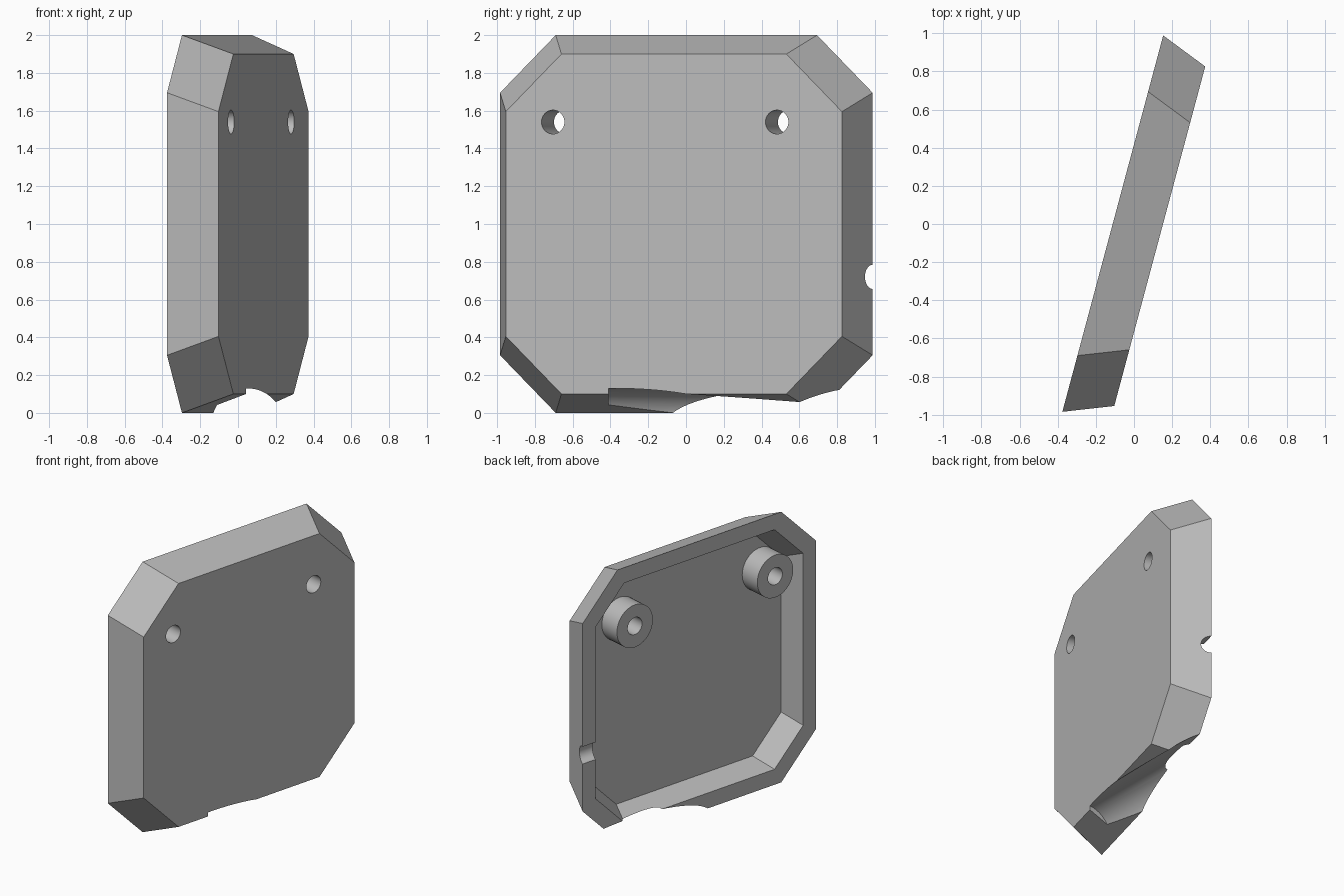
import bpy, bmesh, math
from mathutils import Matrix, Vector

cube = bpy.data.objects.get("Cube")
if cube:
    bpy.data.objects.remove(cube, do_unlink=True)

grey = bpy.data.materials.new("plain_grey")
grey.use_nodes = True
grey.diffuse_color = (0.5, 0.5, 0.5, 1)
grey.node_tree.nodes["Principled BSDF"].inputs["Base Color"].default_value = (0.5, 0.5, 0.5, 1)

# Panel frame: u runs along the width, n is the outward normal
TURN = math.radians(15)
U = Vector((math.sin(TURN), math.cos(TURN), 0))
N = Vector((math.cos(TURN), -math.sin(TURN), 0))
Z = Vector((0, 0, 1))
BACK, FRONT, FLOOR = -0.108, 0.147, 0.049
MID_U, HALF_W, HALF_H = -0.027, 1.0215, 1.0


def place(u, n, z):
    return U * u + N * n + Z * z


def finish(name, bm):
    bmesh.ops.recalc_face_normals(bm, faces=bm.faces)
    mesh = bpy.data.meshes.new(name)
    bm.to_mesh(mesh)
    bm.free()
    mesh.materials.append(grey)
    obj = bpy.data.objects.new(name, mesh)
    bpy.context.collection.objects.link(obj)
    return obj


def octagon(bm, inset, chamfer, n):
    w, h, c = HALF_W - inset, HALF_H - inset, chamfer
    quarter = [(w, h - c), (w - c, h)]
    pts = quarter + [(-x, y) for x, y in reversed(quarter)]
    pts += [(-x, -y) for x, y in pts]
    return [bm.verts.new(place(MID_U + x, n, 1 + y)) for x, y in pts]


def tapered_block(name, chamfer, levels):
    # Loft between two octagons given as (inset, normal position)
    bm = bmesh.new()
    a, b = [octagon(bm, inset, chamfer, n) for inset, n in levels]
    bm.faces.new(a)
    bm.faces.new(b)
    for i in range(len(a)):
        j = (i + 1) % len(a)
        bm.faces.new((a[i], a[j], b[j], b[i]))
    return finish(name, bm)


def rod(name, start, end, radius, sides=48):
    bm = bmesh.new()
    axis = end - start
    turn = axis.to_track_quat('Z', 'Y').to_matrix().to_4x4()
    bmesh.ops.create_cone(bm, cap_ends=True, segments=sides, radius1=radius,
                          radius2=radius, depth=axis.length,
                          matrix=Matrix.Translation((start + end) / 2) @ turn)
    return finish(name, bm)


def cut(target, cutter):
    mod = target.modifiers.new("cut", 'BOOLEAN')
    mod.operation = 'DIFFERENCE'
    mod.solver = 'EXACT'
    mod.object = cutter
    bpy.context.view_layer.objects.active = target
    bpy.ops.object.modifier_apply(modifier=mod.name)
    bpy.data.objects.remove(cutter, do_unlink=True)


def smooth(obj):
    bpy.ops.object.select_all(action='DESELECT')
    obj.select_set(True)
    bpy.context.view_layer.objects.active = obj
    bpy.ops.object.shade_smooth_by_angle(angle=math.radians(30))


# Octagonal cover with a hollow back
panel = tapered_block("cover_panel", 0.305, [(0, BACK), (0.1, FRONT)])
slope = 0.39
lip = 0.05
cut(panel, tapered_block("cavity", 0.25, [(0.114 - lip * slope, BACK - lip), (0.175, FLOOR)]))

# Round channel scooped from the bottom edge
cut(panel, rod("channel", Vector((0.05, -0.41, -0.06)), Vector((0.05, 1.5, -0.06)), 0.19, 64))

# Cable notch in the side rim
cut(panel, rod("notch", place(0.8, BACK, 0.72), place(1.2, BACK, 0.72), 0.064))

# Screw holes and their bosses
for side, u in (("right", -0.69), ("left", 0.538)):
    boss = rod(side + "_screw_boss", place(u, BACK, 1.54), place(u, FLOOR, 1.54), 0.157)
    for part in (panel, boss):
        cut(part, rod("hole", place(u, -0.3, 1.54), place(u, 0.3, 1.54), 0.063))
    smooth(boss)
smooth(panel)
